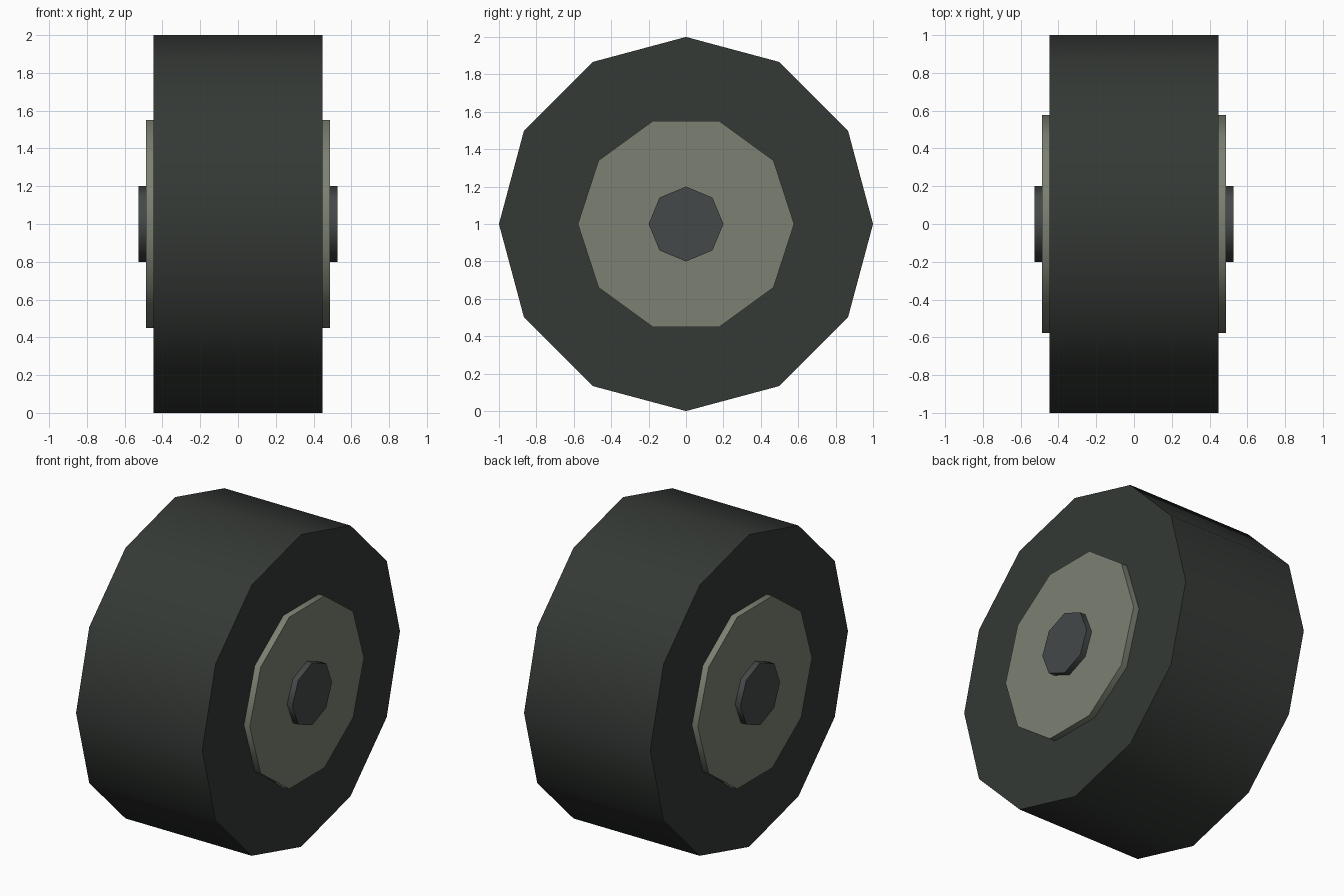
import bpy
import math

if "Cube" in bpy.data.objects:
    bpy.data.objects.remove(bpy.data.objects["Cube"])


def disc(name, sides, radius, half_width, color):
    """Cylinder lying along x, with a corner pointing at +y."""
    bpy.ops.mesh.primitive_cylinder_add(
        vertices=sides, radius=radius, depth=2 * half_width,
        location=(0, 0, 1), rotation=(0, math.pi / 2, 0))
    obj = bpy.context.object
    obj.name = name
    bpy.ops.object.transform_apply(location=False, rotation=True, scale=True)
    # smooth round the rim, sharp where the rim meets the flat sides
    bpy.ops.object.shade_smooth_by_angle(angle=math.radians(60))
    mat = bpy.data.materials.new(name + "_material")
    mat.diffuse_color = (*color, 1)
    mat.use_nodes = True
    mat.node_tree.nodes["Principled BSDF"].inputs["Base Color"].default_value = mat.diffuse_color
    obj.data.materials.append(mat)
    return obj


# Tyre, hub plate and axle run through the wheel, each one narrower and longer
disc("tyre", 12, 1.0, 0.447, (0.035, 0.041, 0.036))
disc("hub", 10, 0.578, 0.488, (0.20, 0.22, 0.17))
disc("axle", 8, 0.2, 0.526, (0.058, 0.065, 0.065))
